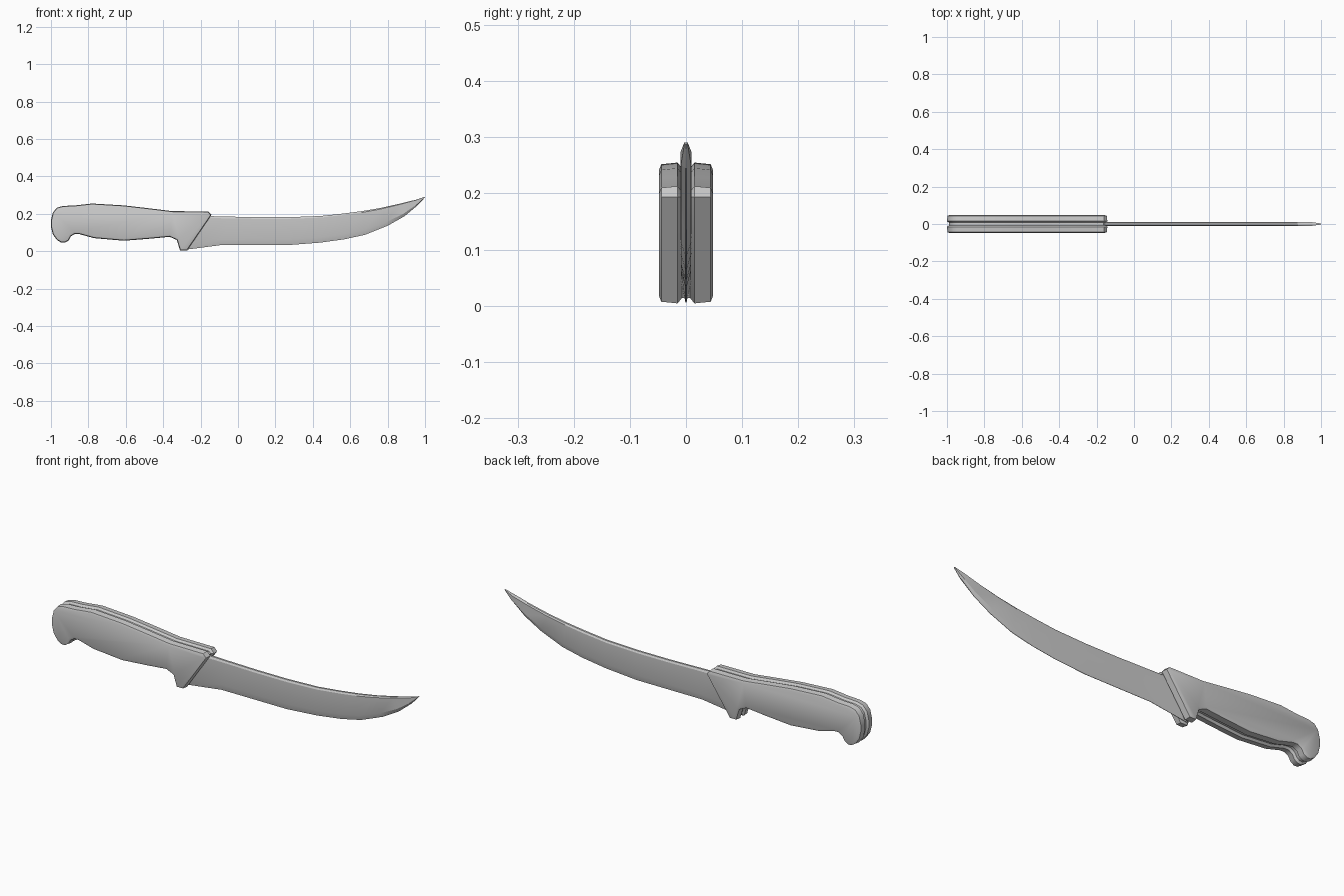
import bpy, bmesh, math
from mathutils import Vector

if "Cube" in bpy.data.objects:
    bpy.data.objects.remove(bpy.data.objects["Cube"])


def loft(name, rings, smooth_angle):
    """Skin a list of equal-length closed rings and cap both ends."""
    bm = bmesh.new()
    rows = [[bm.verts.new(p) for p in ring] for ring in rings]
    n = len(rows[0])
    for a, b in zip(rows, rows[1:]):
        for i in range(n):
            j = (i + 1) % n
            bm.faces.new((a[i], a[j], b[j], b[i]))
    bm.faces.new(rows[0])
    bm.faces.new(rows[-1])
    bmesh.ops.recalc_face_normals(bm, faces=bm.faces)
    me = bpy.data.meshes.new(name)
    bm.to_mesh(me)
    bm.free()
    ob = bpy.data.objects.new(name, me)
    bpy.context.collection.objects.link(ob)
    bpy.ops.object.select_all(action='DESELECT')
    ob.select_set(True)
    bpy.context.view_layer.objects.active = ob
    bpy.ops.object.shade_smooth_by_angle(angle=math.radians(smooth_angle))
    return ob


def inset(points, d):
    """Move a clockwise outline inwards by d with mitred corners."""
    out = []
    for i, p in enumerate(points):
        p = Vector(p)
        e1 = (p - Vector(points[i - 1])).normalized()
        e2 = (Vector(points[(i + 1) % len(points)]) - p).normalized()
        n1, n2 = Vector((e1.y, -e1.x)), Vector((e2.y, -e2.x))
        m = (n1 + n2).normalized()
        out.append(p + m * d / max(m.dot(n1), 0.6))
    return out


# Handle: side outline, clockwise from the butt, with guard and pommel hook
outline = [(-1, .165), (-.99, .207), (-.968, .233), (-.935, .242), (-.87, .245),
           (-.78, .255), (-.61, .245), (-.48, .23), (-.35, .214), (-.16, .213),
           (-.142, .194), (-.272, .004), (-.31, .004), (-.327, .06), (-.365, .077),
           (-.47, .067), (-.61, .056), (-.77, .07), (-.85, .092), (-.873, .092),
           (-.893, .08), (-.905, .058), (-.925, .046), (-.945, .046),
           (-.968, .06), (-.99, .09), (-1, .13)]
# Half of the thickness profile: (y, inset); shallow groove along the middle
half = [(.048, .013), (.044, .003), (.015, 0), (.007, .01)]
levels = half + [(-y, d) for y, d in reversed(half)]
loft("handle", [[(p.x, y, p.y) for p in inset(outline, d)] for y, d in levels], 35)

# Blade: spine point and edge point at each station, heel to tip
stations = [(-.17, .188, -.295, .006), (-.05, .185, -.09, .033), (.1, .182, .1, .033),
            (.27, .182, .27, .033), (.44, .188, .44, .046), (.56, .201, .57, .064),
            (.66, .214, .68, .088), (.76, .231, .8, .136), (.86, .253, .89, .187),
            (.95, .275, .96, .245), (1, .291, 1, .288)]
# Cross-section: (fraction from spine to edge, half thickness)
section = [(0, .005), (.06, .01), (.8, .009), (1, .001)]
section += [(t, -y) for t, y in reversed(section)]
rings = []
for sx, sz, ex, ez in stations:
    k = .3 if sx == 1 else 1
    rings.append([(sx + (ex - sx) * t, y * k, sz + (ez - sz) * t) for t, y in section])
loft("blade", rings, 20)
